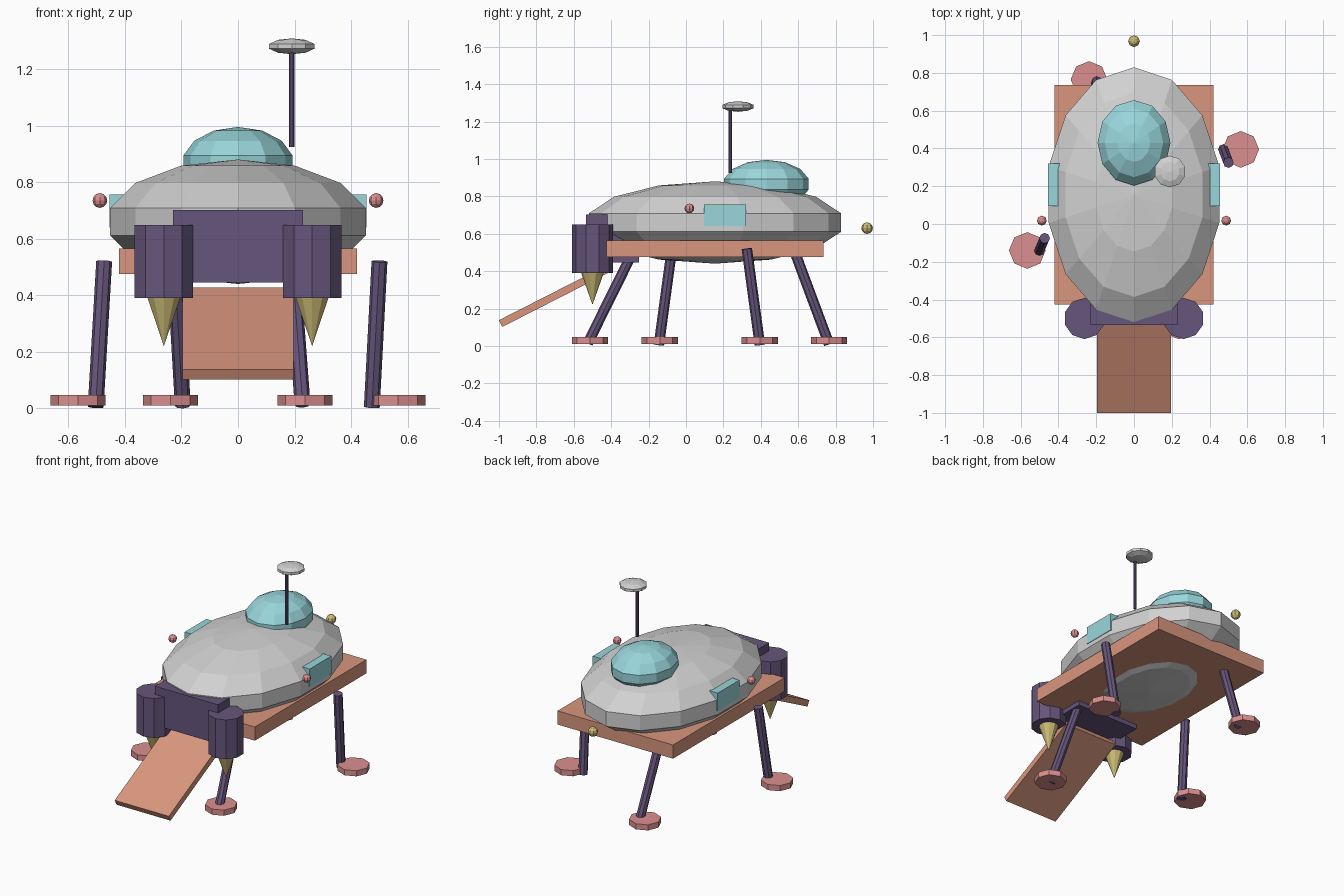
import bpy, bmesh, math
from mathutils import Matrix, Vector

if "Cube" in bpy.data.objects:
    bpy.data.objects.remove(bpy.data.objects["Cube"])


def material(name, rgb):
    m = bpy.data.materials.new(name)
    lin = [(c / 12.92 if c < 0.04 else ((c + 0.055) / 1.055) ** 2.4) for c in rgb]
    m.diffuse_color = (*lin, 1)
    m.use_nodes = True
    m.node_tree.nodes["Principled BSDF"].inputs["Base Color"].default_value = m.diffuse_color
    return m


GREY = material("light grey", (0.82, 0.82, 0.82))
TEAL = material("teal glass", (0.60, 0.84, 0.86))
COPPER = material("copper", (0.85, 0.59, 0.495))
PURPLE = material("dark purple", (0.40, 0.335, 0.485))
PINK = material("dusty pink", (0.86, 0.56, 0.56))
GOLD = material("gold", (0.80, 0.735, 0.46))


def finish(bm, name, mat, matrix):
    bm.transform(matrix)
    bmesh.ops.recalc_face_normals(bm, faces=bm.faces)
    mesh = bpy.data.meshes.new(name)
    bm.to_mesh(mesh)
    bm.free()
    mesh.materials.append(mat)
    ob = bpy.data.objects.new(name, mesh)
    bpy.context.collection.objects.link(ob)
    return ob


def ellipsoid(name, mat, centre, radii, segments, rings):
    bm = bmesh.new()
    bmesh.ops.create_uvsphere(bm, u_segments=segments, v_segments=rings, radius=1)
    return finish(bm, name, mat, Matrix.Translation(centre) @ Matrix.Diagonal((*radii, 1)))


def box(name, mat, lo, hi, tilt=0):
    lo, hi = Vector(lo), Vector(hi)
    bm = bmesh.new()
    bmesh.ops.create_cube(bm, size=1)
    return finish(bm, name, mat, Matrix.Translation((lo + hi) / 2)
                  @ Matrix.Rotation(tilt, 4, 'X') @ Matrix.Diagonal((*(hi - lo), 1)))


def rod(name, mat, a, b, r1, r2, sides):
    a, b = Vector(a), Vector(b)
    d = b - a
    bm = bmesh.new()
    bmesh.ops.create_cone(bm, cap_ends=True, segments=sides, radius1=r1, radius2=r2, depth=d.length)
    rot = Matrix.Identity(4)
    if abs(d.x) + abs(d.y) > 1e-6:
        rot = Vector((0, 0, 1)).rotation_difference(d).to_matrix().to_4x4()
    return finish(bm, name, mat, Matrix.Translation((a + b) / 2) @ rot)


# Hull, canopy and deck
ellipsoid("hull", GREY, (0, 0.155, 0.66), (0.475, 0.692, 0.22), 14, 7)
ellipsoid("canopy", TEAL, (0, 0.43, 0.865), (0.198, 0.232, 0.13), 12, 7)
box("deck", COPPER, (-0.42, -0.425, 0.475), (0.42, 0.735, 0.565))

# Front engine block and boarding ramp
box("engine_block", PURPLE, (-0.23, -0.535, 0.445), (0.23, -0.25, 0.702))
box("ramp", COPPER, (-0.197, -1.026, 0.245), (0.197, -0.386, 0.285), math.radians(27))

# Mirrored thrusters, side windows and lamps
for side, s in (("left", -1), ("right", 1)):
    rod(side + "_thruster", PURPLE, (s * 0.262, -0.5, 0.39), (s * 0.262, -0.5, 0.648), 0.109, 0.109, 10)
    rod(side + "_nozzle", GOLD, (s * 0.262, -0.5, 0.22), (s * 0.262, -0.5, 0.395), 0, 0.062, 10)
    xs = sorted((s * 0.36, s * 0.455))
    box(side + "_window", TEAL, (xs[0], 0.095, 0.64), (xs[1], 0.32, 0.757))
    ellipsoid(side + "_lamp", PINK, (s * 0.488, 0.018, 0.735), (0.026,) * 3, 8, 6)

# Rear beacon
ellipsoid("rear_beacon", GOLD, (0, 0.968, 0.63), (0.031,) * 3, 8, 6)

# Antenna
rod("antenna_mast", PURPLE, (0.19, 0.236, 0.925), (0.19, 0.236, 1.27), 0.0095, 0.0095, 8)
ellipsoid("antenna_dish", GREY, (0.19, 0.278, 1.28), (0.088, 0.088, 0.028), 10, 5)

# Legs: top point, bottom point, foot centre
legs = {
    "right": ((0.50, 0.325, 0.52), (0.473, 0.395, 0.005), (0.565, 0.395)),
    "left": ((-0.473, -0.075, 0.52), (-0.503, -0.145, 0.005), (-0.565, -0.14)),
    "back": ((-0.225, 0.575, 0.52), (-0.195, 0.765, 0.01), (-0.238, 0.765)),
    "front": ((0.19, -0.275, 0.52), (0.228, -0.525, 0.015), (0.237, -0.513)),
}
for name, (top, bottom, foot) in legs.items():
    rod(name + "_leg", PURPLE, bottom, top, 0.028, 0.028, 8)
    rod(name + "_foot", PINK, (*foot, 0.01), (*foot, 0.047), 0.097, 0.097, 8)
